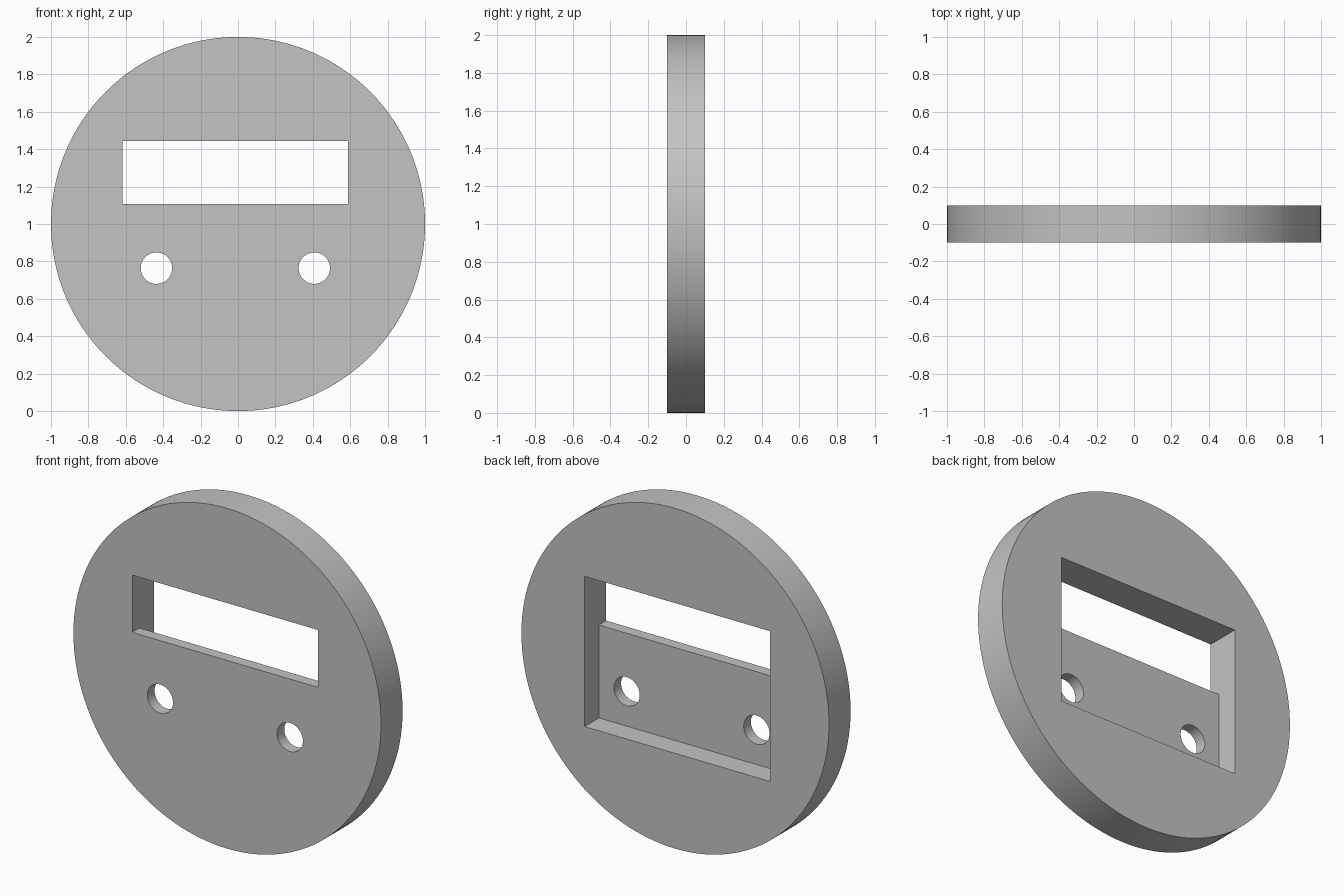
import bpy, bmesh, math

if "Cube" in bpy.data.objects:
    bpy.data.objects.remove(bpy.data.objects["Cube"], do_unlink=True)

HALF = 0.1                      # half thickness of the disc
POCKET_FLOOR = -0.033           # y of the recessed face
LEFT, RIGHT = -0.617, 0.589     # window and pocket sides
TOP, SILL, POCKET_BOTTOM = 1.443, 1.106, 0.56
HOLE_Z, HOLE_R = 0.764, 0.084


def cylinder(name, x, z, radius, depth, sides):
    bpy.ops.mesh.primitive_cylinder_add(
        vertices=sides, radius=radius, depth=depth,
        location=(x, 0, z), rotation=(math.pi / 2, 0, 0))
    obj = bpy.context.object
    obj.name = name
    bpy.ops.object.transform_apply(location=True, rotation=True, scale=True)
    return obj


def extrude_along_x(name, profile, x0, x1):
    bm = bmesh.new()
    face = bm.faces.new([bm.verts.new((x0, y, z)) for y, z in profile])
    moved = bmesh.ops.extrude_face_region(bm, geom=[face])["geom"]
    bmesh.ops.translate(bm, vec=(x1 - x0, 0, 0),
                        verts=[v for v in moved if isinstance(v, bmesh.types.BMVert)])
    bmesh.ops.recalc_face_normals(bm, faces=bm.faces)
    mesh = bpy.data.meshes.new(name)
    bm.to_mesh(mesh)
    bm.free()
    obj = bpy.data.objects.new(name, mesh)
    bpy.context.collection.objects.link(obj)
    return obj


# Round face plate
plate = cylinder("face_plate", 0, 1, 1, 2 * HALF, 160)

# Stepped cutter: window right through, deeper pocket from the back
OUT = 0.3
cutters = [extrude_along_x("window_cutter", [
    (-OUT, SILL), (POCKET_FLOOR, SILL), (POCKET_FLOOR, POCKET_BOTTOM),
    (OUT, POCKET_BOTTOM), (OUT, TOP), (-OUT, TOP)], LEFT, RIGHT)]

# Pair of round holes, centred under the window
middle = (LEFT + RIGHT) / 2
for side, word in ((-1, "right"), (1, "left")):
    cutters.append(cylinder(word + "_hole_cutter", middle + side * 0.422,
                            HOLE_Z, HOLE_R, 2 * OUT, 64))

bpy.ops.object.select_all(action='DESELECT')
bpy.context.view_layer.objects.active = plate
plate.select_set(True)
for cutter in cutters:
    cutter.hide_render = True
    mod = plate.modifiers.new("cut", 'BOOLEAN')
    mod.operation = 'DIFFERENCE'
    mod.solver = 'EXACT'
    mod.object = cutter
    bpy.ops.object.modifier_apply(modifier=mod.name)
    bpy.data.objects.remove(cutter, do_unlink=True)

# Plain grey finish
grey = bpy.data.materials.new("light_grey")
grey.use_nodes = True
colour = (0.55, 0.55, 0.55, 1)
grey.diffuse_color = colour
grey.node_tree.nodes["Principled BSDF"].inputs["Base Color"].default_value = colour
plate.data.materials.clear()
plate.data.materials.append(grey)
for poly in plate.data.polygons:
    poly.material_index = 0

bpy.ops.object.shade_smooth_by_angle(angle=math.radians(30))
